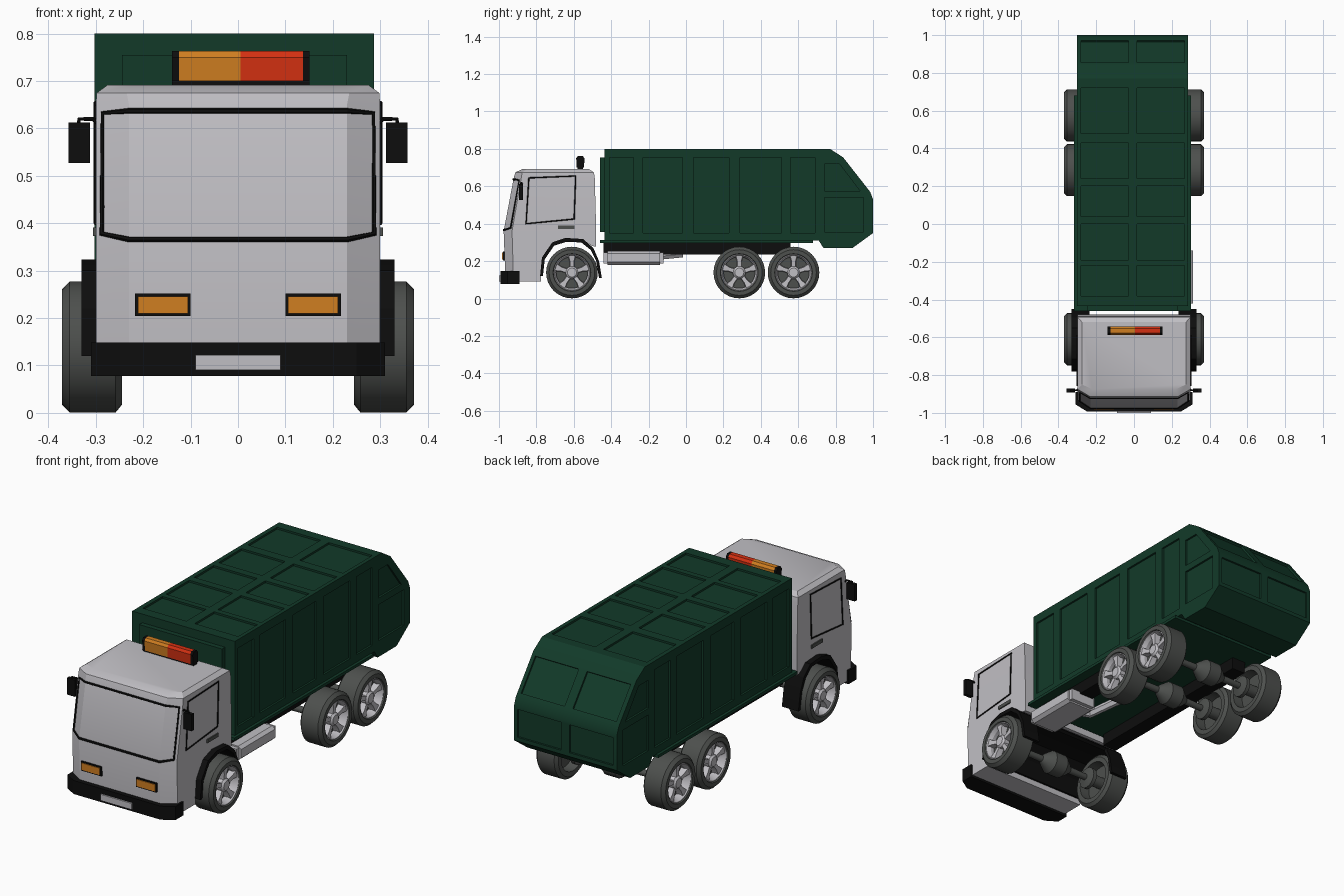
import bpy, bmesh, math
from mathutils import Vector

if "Cube" in bpy.data.objects:
    bpy.data.objects.remove(bpy.data.objects["Cube"])


def material(name, r, g, b):
    m = bpy.data.materials.new(name)
    m.diffuse_color = (r, g, b, 1)
    m.use_nodes = True
    m.node_tree.nodes["Principled BSDF"].inputs["Base Color"].default_value = m.diffuse_color
    return m


GREY = material("light_grey", 0.53, 0.52, 0.55)
GREEN = material("dark_green", 0.006, 0.042, 0.022)
BLACK = material("black", 0.004, 0.004, 0.004)
RUBBER = material("tyre_grey", 0.075, 0.08, 0.075)
ORANGE = material("orange", 0.63, 0.21, 0.015)
RED = material("red", 0.66, 0.03, 0.006)


def build(name, parts, mat):
    """Make one object from a list of (verts, faces) parts."""
    bm = bmesh.new()
    for verts, faces in parts:
        vs = [bm.verts.new(v) for v in verts]
        for f in faces:
            bm.faces.new([vs[i] for i in f])
    bmesh.ops.recalc_face_normals(bm, faces=bm.faces)
    me = bpy.data.meshes.new(name)
    bm.to_mesh(me)
    bm.free()
    me.materials.append(mat)
    ob = bpy.data.objects.new(name, me)
    bpy.context.collection.objects.link(ob)
    return ob


def loft(rings, closed=False):
    """Skin equal-length rings; cap the ends unless closed."""
    n, k = len(rings[0]), len(rings)
    verts = [v for r in rings for v in r]
    faces = [(a * n + i, a * n + (i + 1) % n, (a + 1) % k * n + (i + 1) % n, (a + 1) % k * n + i)
             for a in range(k if closed else k - 1) for i in range(n)]
    if not closed:
        faces += [tuple(range(n)), tuple(range((k - 1) * n, k * n))]
    return verts, faces


def prism(profile, x0, x1):
    """Side profile of (y, z) points extruded along x."""
    return loft([[(x, y, z) for y, z in profile] for x in (x0, x1)])


def box(x0, x1, y0, y1, z0, z1):
    return prism([(y0, z0), (y1, z0), (y1, z1), (y0, z1)], x0, x1)


def lathe(profile, y, z, closed=False, n=32):
    """Profile of (x, radius) points spun around an axle along x."""
    return loft([[(x, y + r * math.cos(2 * math.pi * i / n), z + r * math.sin(2 * math.pi * i / n))
                  for i in range(n)] for x, r in profile], closed)


def tube(name, pts, radius, mat, cyclic=False):
    """Bar following a path."""
    cu = bpy.data.curves.new(name, 'CURVE')
    cu.dimensions = '3D'
    cu.bevel_depth, cu.bevel_resolution, cu.use_fill_caps = radius, 1, True
    sp = cu.splines.new('POLY')
    sp.points.add(len(pts) - 1)
    for p, co in zip(sp.points, pts):
        p.co = (*co, 1)
    sp.use_cyclic_u = cyclic
    tmp = bpy.data.objects.new(name + "_path", cu)
    bpy.context.collection.objects.link(tmp)
    me = bpy.data.meshes.new_from_object(tmp.evaluated_get(bpy.context.evaluated_depsgraph_get()))
    bpy.data.objects.remove(tmp)
    me.materials.clear()
    me.materials.append(mat)
    bpy.context.collection.objects.link(bpy.data.objects.new(name, me))


def cut(ob, parts):
    cutter = build("cutter", parts, ob.data.materials[0])
    cutter.hide_render = True
    mod = ob.modifiers.new("cut", 'BOOLEAN')
    mod.operation, mod.solver, mod.object = 'DIFFERENCE', 'EXACT', cutter
    bpy.context.view_layer.update()
    ob.data = bpy.data.meshes.new_from_object(ob.evaluated_get(bpy.context.evaluated_depsgraph_get()))
    ob.modifiers.clear()
    bpy.data.objects.remove(cutter)


# Refuse body with recessed panels
L, R = -0.303, 0.287
body = build("refuse_body", [prism([
    (-0.435, 0.31), (-0.435, 0.80), (0.77, 0.80), (0.84, 0.755), (0.985, 0.57), (1.0, 0.53),
    (1.0, 0.35), (0.89, 0.27), (0.735, 0.27), (0.71, 0.31)], L, R)], GREEN)
D = 0.01
panels = []
for xa, xb in ((L - 0.05, L + D), (R - D, R + 0.05)):
    for y0, y1 in ((-0.41, -0.28), (-0.23, -0.02), (0.04, 0.23), (0.29, 0.51), (0.56, 0.69)):
        panels.append(box(xa, xb, y0, y1, 0.35, 0.755))
    panels.append(prism([(0.74, 0.575), (0.74, 0.72), (0.82, 0.72), (0.93, 0.575)], xa, xb))
    panels.append(box(xa, xb, 0.74, 0.95, 0.355, 0.54))
for xa, xb in ((-0.28, -0.03), (0.017, 0.267)):
    for y0, y1 in ((-0.38, -0.22), (-0.19, 0.0), (0.04, 0.2), (0.24, 0.43), (0.48, 0.72)):
        panels.append(box(xa, xb, y0, y1, 0.80 - D, 0.85))
    panels.append(prism([(0.847, 0.73), (0.887, 0.762), (1.003, 0.612), (0.963, 0.582)], xa, xb))
    panels.append(box(xa, xb, 1 - D, 1.05, 0.37, 0.515))
cut(body, panels)
build("body_front_panel", [box(-0.245, 0.23, -0.46, -0.43, 0.355, 0.755)], GREEN)
build("body_sill", [box(-0.318, 0.302, -0.46, 0.68, 0.297, 0.312)], GREEN)
build("chassis_rails", [box(s * 0.17, s * 0.25, -0.44, 0.56, 0.235, 0.3) for s in (-1, 1)], BLACK)

# Cab: plan rings of (z, half width, chamfer width, front y, corner y, rear y)
rings = []
for z, w, c, yf, yc, yr in ((0.09, 0.30, 0.23, -0.965, -0.922, -0.48), (0.36, 0.30, 0.23, -0.975, -0.93, -0.48),
                            (0.65, 0.30, 0.23, -0.92, -0.88, -0.488), (0.675, 0.298, 0.235, -0.912, -0.875, -0.493),
                            (0.692, 0.275, 0.22, -0.875, -0.85, -0.52)):
    rings.append([(-w, yr, z), (-w, yc, z), (-c, yf, z), (c, yf, z), (w, yc, z), (w, yr, z)])
cab = build("cab", [loft(rings)], GREY)
arch = [(-0.775, 0.0), (-0.775, 0.13), (-0.765, 0.22), (-0.71, 0.295), (-0.64, 0.315), (-0.55, 0.31),
        (-0.50, 0.28), (-0.40, 0.27), (-0.40, 0.0)]
cut(cab, [prism(arch, -0.4, 0.4)])

# Wheel arches: full width liner plus wider flared sides with mud flaps
outer = [(-0.78, 0.12), (-0.77, 0.22), (-0.715, 0.30), (-0.645, 0.324), (-0.55, 0.318), (-0.495, 0.27),
         (-0.465, 0.20), (-0.45, 0.11)]
inner = [(-0.765, 0.12), (-0.755, 0.21), (-0.705, 0.283), (-0.64, 0.303), (-0.56, 0.30), (-0.51, 0.26),
         (-0.48, 0.20), (-0.465, 0.11)]


def shell(n, x0, x1):
    return loft([[(x, *outer[i]) for x in (x0, x1)] + [(x, *inner[i]) for x in (x1, x0)] for i in range(n)])


build("wheel_arches", [shell(8, s * 0.235, s * 0.33) for s in (-1, 1)], BLACK)
build("arch_liner", [shell(6, -0.24, 0.24)], BLACK)

# Bumper and number plate
plan = [(-0.31, -0.89), (-0.31, -0.955), (-0.25, -0.992), (0.25, -0.992), (0.31, -0.955), (0.31, -0.89)]
build("bumper", [loft([[(x, y, z) for x, y in plan] for z in (0.078, 0.148)])], BLACK)
build("number_plate", [box(-0.09, 0.09, -1.0, -0.99, 0.09, 0.122)], GREY)

# Headlights
for s in (-1, 1):
    build("headlight_surround", [box(s * 0.10, s * 0.217, -0.979, -0.965, 0.204, 0.252)], BLACK)
    build("headlight", [box(s * 0.106, s * 0.211, -0.983, -0.97, 0.21, 0.246)], ORANGE)


# Windscreen and side window seals
def glass(x, z):
    yf = -0.975 + 0.055 * (z - 0.36) / 0.29
    return (x, yf + max(0, abs(x) - 0.23) / 0.07 * 0.043, z)


tube("windscreen_seal", [glass(*p) for p in (
    (-0.23, 0.366), (0.23, 0.366), (0.287, 0.378), (0.285, 0.632), (0.23, 0.637),
    (-0.23, 0.637), (-0.285, 0.632), (-0.287, 0.378))], 0.006, BLACK, True)
for s in (-1, 1):
    tube("side_window_seal", [(s * 0.30, y, z) for y, z in (
        (-0.855, 0.40), (-0.84, 0.645), (-0.59, 0.655), (-0.598, 0.425))], 0.005, BLACK, True)
    build("door_handle", [box(s * 0.295, s * 0.306, -0.685, -0.595, 0.373, 0.391)], RUBBER)
    # Mirrors
    build("mirror", [box(s * 0.312, s * 0.358, -0.892, -0.872, 0.527, 0.613)], BLACK)
    tube("mirror_arm", [(s * 0.295, -0.875, 0.61), (s * 0.305, -0.88, 0.62), (s * 0.335, -0.882, 0.62),
                        (s * 0.337, -0.882, 0.605)], 0.005, BLACK)

# Light bar
bar = [(-0.585, 0.70), (-0.587, 0.75), (-0.578, 0.763), (-0.553, 0.763), (-0.543, 0.75), (-0.545, 0.70)]
build("beacon_orange", [prism(bar, -0.125, 0.005)], ORANGE)
build("beacon_red", [prism(bar, 0.005, 0.137)], RED)
build("beacon_ends", [prism(bar, -0.139, -0.125), prism(bar, 0.137, 0.151),
                      box(-0.139, 0.151, -0.58, -0.55, 0.688, 0.702)], BLACK)

# Wheels and axles
Z = 0.139
for y in (-0.61, 0.285, 0.575):
    for s in (-1, 1):
        def spun(profile, closed=False):
            return lathe([(s * x, r) for x, r in profile], y, Z, closed)
        build("tyre", [spun([(0.245, 0.098), (0.245, 0.122), (0.258, 0.138), (0.355, 0.138), (0.371, 0.122),
                             (0.371, 0.101), (0.362, 0.096)], True)], RUBBER)
        build("wheel_disc", [spun([(0.30, 0.1), (0.325, 0.1)])], RUBBER)
        spokes = []
        for k in range(5):
            a = math.pi / 2 + k * 2 * math.pi / 5
            d, t = Vector((0, math.cos(a), math.sin(a))), Vector((0, -math.sin(a), math.cos(a)))
            c = Vector((0, y, Z))
            rows = []
            for r, w, x in ((0.015, 0.013, 0.352), (0.06, 0.013, 0.356), (0.095, 0.025, 0.36)):
                rows.append([c + d * r + t * (w * e) + Vector((s * h, 0, 0))
                             for e, h in ((-1, 0.322), (1, 0.322), (0.8, x), (-0.8, x))])
            spokes.append(loft(rows))
        build("wheel_rim", [spun([(0.32, 0.101), (0.364, 0.101), (0.366, 0.094), (0.345, 0.084), (0.32, 0.084)], True),
                            spun([(0.32, 0.034), (0.352, 0.034), (0.362, 0.024), (0.362, 0.012)])] + spokes, GREY)
    build("axle", [lathe([(-0.31, 0.03), (-0.235, 0.03), (-0.225, 0.055), (-0.205, 0.055), (-0.195, 0.016),
                          (-0.09, 0.018), (-0.07, 0.035), (-0.035, 0.06), (0.035, 0.06), (0.07, 0.035), (0.09, 0.018),
                          (0.195, 0.016), (0.205, 0.055), (0.225, 0.055), (0.235, 0.03), (0.31, 0.03)],
                         y, Z, n=16)], RUBBER)

# Exhaust box and pipe on the right side
tank = [(0.14, 0.195), (0.16, 0.18), (0.295, 0.18), (0.312, 0.195), (0.312, 0.24), (0.295, 0.253), (0.14, 0.253)]
build("exhaust_box", [loft([[(x, y, z) for x, z in tank] for y in (-0.42, -0.14)]),
                      box(0.16, 0.30, -0.44, -0.42, 0.188, 0.246), box(0.16, 0.30, -0.14, -0.12, 0.188, 0.246)], GREY)
tube("exhaust_pipe", [(0.20, -0.25, 0.215), (0.10, -0.22, 0.22), (0.05, -0.02, 0.24)], 0.022, GREY)

# Smooth shading with sharp edges kept
bpy.ops.object.select_all(action='DESELECT')
for ob in bpy.context.scene.objects:
    ob.select_set(True)
    bpy.context.view_layer.objects.active = ob
bpy.ops.object.shade_smooth_by_angle(angle=math.radians(25))
